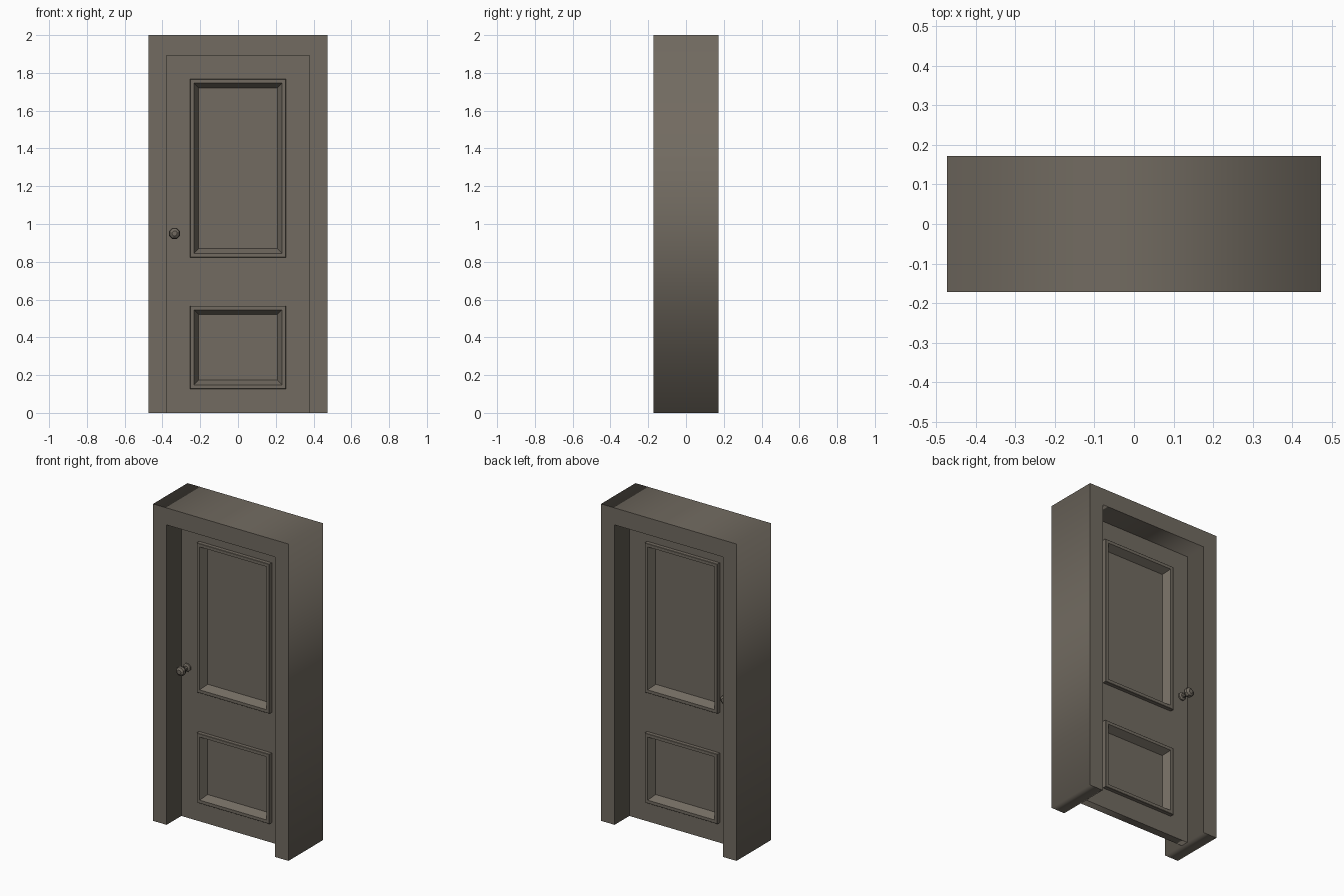
import bpy, bmesh, math

if "Cube" in bpy.data.objects:
    bpy.data.objects.remove(bpy.data.objects["Cube"])

paint = bpy.data.materials.new("dark_taupe")
paint.diffuse_color = (0.168, 0.147, 0.119, 1)
paint.use_nodes = True
paint.node_tree.nodes["Principled BSDF"].inputs["Base Color"].default_value = paint.diffuse_color


def rect(x0, x1, z0, z1):
    return [(x0, z0), (x1, z0), (x1, z1), (x0, z1)]


def plate(name, loops, half_depth):
    """Flat outline (with optional holes) in the XZ plane, extruded along y."""
    cu = bpy.data.curves.new(name, 'CURVE')
    cu.dimensions = '2D'
    cu.fill_mode = 'BOTH'
    cu.extrude = half_depth
    for pts in loops:
        sp = cu.splines.new('POLY')
        sp.points.add(len(pts) - 1)
        for p, (x, z) in zip(sp.points, pts):
            p.co = (x, z, 0, 1)
        sp.use_cyclic_u = True
    ob = bpy.data.objects.new(name, cu)
    ob.rotation_euler.x = math.pi / 2
    bpy.context.collection.objects.link(ob)
    bpy.ops.object.select_all(action='DESELECT')
    ob.select_set(True)
    bpy.context.view_layer.objects.active = ob
    bpy.ops.object.convert(target='MESH')
    ob = bpy.context.object
    ob.data.materials.clear()
    ob.data.materials.append(paint)
    return ob


def skin(name, rings, cap_after=None, loop=False):
    """Join successive rings of points; cap the ends or a chosen gap."""
    bm = bmesh.new()
    vs = [[bm.verts.new(p) for p in r] for r in rings]
    n = len(vs[0])
    for i in range(len(vs) if loop else len(vs) - 1):
        if i == cap_after:          # leave the gap and fill both sides of it
            bm.faces.new(vs[i])
            bm.faces.new(vs[i + 1])
            continue
        a, b = vs[i], vs[(i + 1) % len(vs)]
        for k in range(n):
            m = (k + 1) % n
            bm.faces.new((a[k], a[m], b[m], b[k]))
    if not loop:
        bm.faces.new(vs[0])
        bm.faces.new(vs[-1])
    bmesh.ops.recalc_face_normals(bm, faces=bm.faces)
    me = bpy.data.meshes.new(name)
    bm.to_mesh(me)
    bm.free()
    me.materials.append(paint)
    ob = bpy.data.objects.new(name, me)
    bpy.context.collection.objects.link(ob)
    return ob


# Frame: two jambs and a header in one outline
W, H, IW, IH = 0.473, 2.0, 0.378, 1.893
plate("door_frame", [[(-W, 0), (-IW, 0), (-IW, IH), (IW, IH),
                      (IW, 0), (W, 0), (W, H), (-W, H)]], 0.172)

# Door leaf with two panel openings
PX = 0.254
panels = {"upper_panel": (0.823, 1.767), "lower_panel": (0.127, 0.567)}
g = 0.01
holes = [rect(-PX + g, PX - g, a + g, b - g) for a, b in panels.values()]
plate("door_leaf", [rect(-IW, IW, 0, IH)] + holes, 0.025)

# Raised moulding sloping down to a thin sunken panel, same on both sides
half = [(0, -0.02), (0, -0.048), (0.002, -0.05), (0.021, -0.05), (0.046, -0.005)]
profile = half + [(i, -y) for i, y in reversed(half)]
for name, (a, b) in panels.items():
    rings = [[(x, y, z) for x, z in rect(-PX + i, PX - i, a + i, b - i)]
             for i, y in profile]
    skin(name, rings, cap_after=len(half) - 1, loop=True)

# Faceted knobs: rose, neck and head, front and back
knob = [(0.026, 0.02), (0.026, 0.034), (0.014, 0.04), (0.014, 0.066),
        (0.024, 0.071), (0.031, 0.086), (0.027, 0.1), (0.014, 0.109)]
N = 8
for name, s in (("front_knob", -1), ("back_knob", 1)):
    rings = [[(-0.336 + r * math.cos(2 * math.pi * (k + 0.5) / N), s * y,
               0.95 + r * math.sin(2 * math.pi * (k + 0.5) / N)) for k in range(N)]
             for r, y in knob]
    skin(name, rings)
